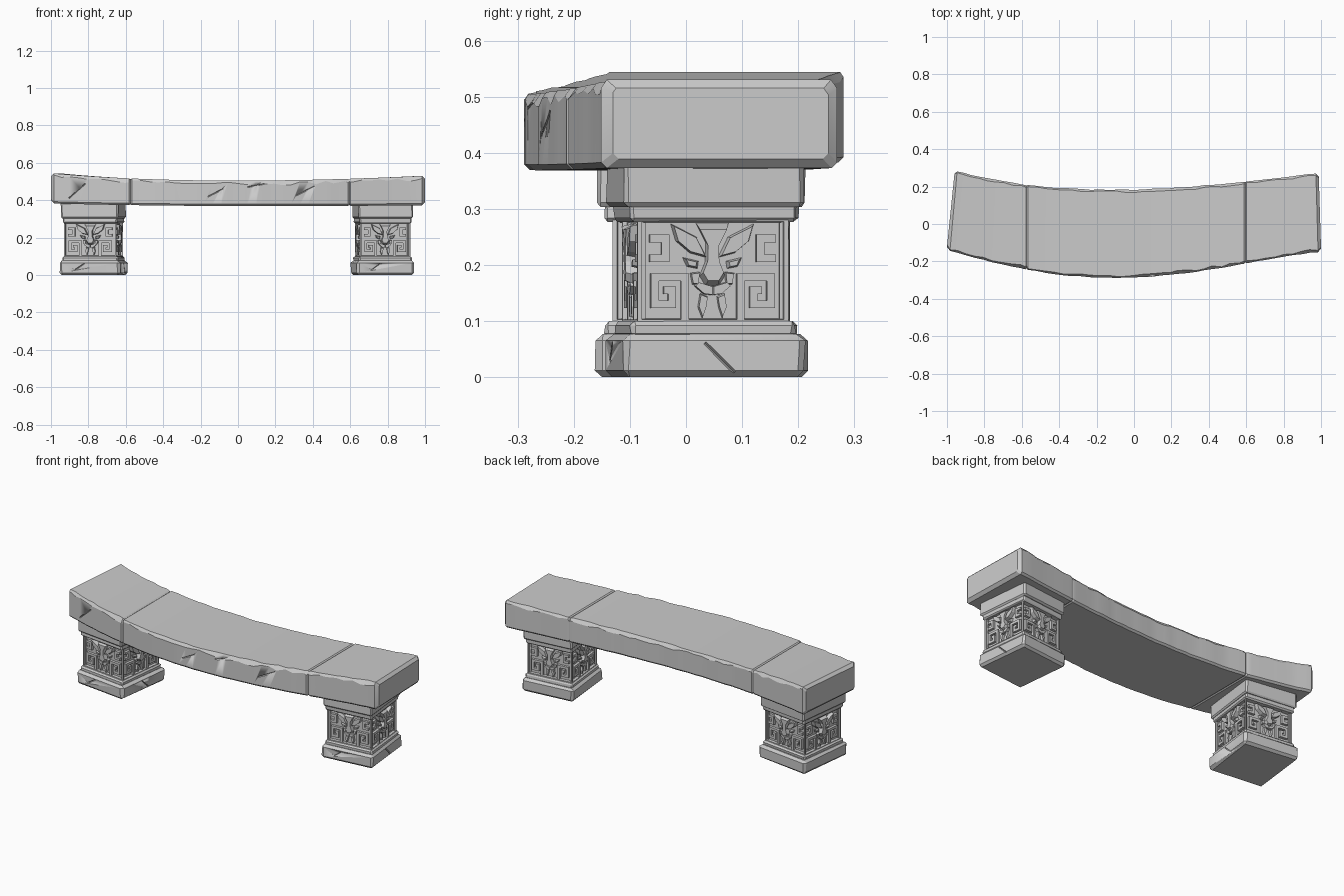
import bpy, bmesh, math, random
from mathutils import Matrix, Vector

random.seed(4)
if "Cube" in bpy.data.objects:
    bpy.data.objects.remove(bpy.data.objects["Cube"])

stone = bpy.data.materials.new("grey_stone")
stone.use_nodes = True
grey = (0.6, 0.6, 0.6, 1)
stone.diffuse_color = grey
stone.node_tree.nodes["Principled BSDF"].inputs["Base Color"].default_value = grey


def make(name, bm, place=Matrix(), angle=25):
    bmesh.ops.recalc_face_normals(bm, faces=bm.faces)
    me = bpy.data.meshes.new(name)
    bm.to_mesh(me)
    bm.free()
    me.transform(place)
    me.materials.append(stone)
    ob = bpy.data.objects.new(name, me)
    bpy.context.collection.objects.link(ob)
    bpy.ops.object.select_all(action="DESELECT")
    ob.select_set(True)
    bpy.context.view_layer.objects.active = ob
    bpy.ops.object.shade_smooth_by_angle(angle=math.radians(angle))
    return ob


def box(w, d, z0, z1):
    bm = bmesh.new()
    size = Matrix.Diagonal((w, d, z1 - z0, 1))
    bmesh.ops.create_cube(bm, size=1, matrix=Matrix.Translation((0, 0, (z0 + z1) / 2)) @ size)
    return bm


def block(name, w, d, z0, z1, bevel, place, worn=0.003):
    """Weathered block with bevelled, slightly uneven edges."""
    bm = box(w, d, z0, z1)
    bmesh.ops.bevel(bm, geom=bm.edges[:], offset=bevel, segments=1, affect="EDGES")
    for v in bm.verts:
        v.co.x += random.uniform(-worn, worn)
        v.co.y += random.uniform(-worn, worn)
    return make(name, bm, place)


def crack(ob, centre, direction, normal, length, width=0.005):
    """Cut a thin V groove into a stone face."""
    along, out = Vector(direction).normalized(), Vector(normal).normalized()
    side = along.cross(out)
    frame = Matrix((along, side, out)).transposed().to_4x4()
    bm = bmesh.new()
    bmesh.ops.create_cube(bm, size=1, matrix=Matrix.Translation(centre) @ frame
                          @ Matrix.Diagonal((length, width, 2 * width, 1))
                          @ Matrix.Rotation(math.pi / 4, 4, "X"))
    cutter = make("crack_cutter", bm)
    cutter.hide_render = True
    mod = ob.modifiers.new("crack", "BOOLEAN")
    mod.operation, mod.solver, mod.object = "DIFFERENCE", "EXACT", cutter
    bpy.context.view_layer.objects.active = ob
    bpy.ops.object.modifier_apply(modifier=mod.name)
    bpy.data.objects.remove(cutter)


# Curved seat slab: lofted chamfered section following the measured edges
KNOTS = (-1, -0.58, 0, 0.6, 1)
FRONT = (-0.14, -0.244, -0.288, -0.212, -0.15)
BACK = (0.288, 0.212, 0.186, 0.23, 0.273)
TOP = (0.545, 0.517, 0.505, 0.515, 0.531)
BOTTOM = (0.383, 0.374, 0.369, 0.37, 0.373)


def curve(values, x):
    total = 0
    for a, value in zip(KNOTS, values):
        for b in KNOTS:
            if b != a:
                value *= (x - b) / (a - b)
        total += value
    return total


def section(bm, x, inset):
    f, b = curve(FRONT, x) + inset, curve(BACK, x) - inset
    t, o = curve(TOP, x) - inset, curve(BOTTOM, x) + inset
    f += random.uniform(0, 0.004)
    b -= random.uniform(0, 0.004)
    c, e = random.uniform(0.008, 0.026), random.uniform(0.008, 0.022)
    g = 0.01
    ring = ((f + g, o), (f, o + g), (f, t - c), (f + c * 0.7, t),
            (b - e * 0.7, t), (b, t - e), (b, o + g), (b - g, o))
    verts = []
    for y, z in ring:
        back = (y - f) / (b - f)
        slant = 0.04 * max(0, (-x - 0.6) / 0.4) - 0.012 * max(0, (x - 0.6) / 0.4)
        verts.append(bm.verts.new((x + slant * back, y, z)))
    return verts


stations = [(-1, 0.016), (-0.984, 0), (0.984, 0), (1, 0.016)]
stations += [(-0.94 + 0.047 * i + random.uniform(-0.008, 0.008), 0) for i in range(41)]
for seam in (-0.575, 0.595):
    stations = [s for s in stations if abs(s[0] - seam) > 0.02]
    stations += [(seam - 0.007, 0), (seam, 0.005), (seam + 0.007, 0)]
bm = bmesh.new()
rings = [section(bm, x, inset) for x, inset in sorted(stations)]
for r, s in zip(rings, rings[1:]):
    for i in range(8):
        bm.faces.new((r[i], r[i - 1], s[i - 1], s[i]))
bm.faces.new(rings[0])
bm.faces.new(rings[-1])
slab = make("seat_slab", bm)
for x, z, rise, length in ((-0.86, 0.45, 0.9, 0.12), (-0.12, 0.44, 0.5, 0.09),
                           (0.36, 0.45, 0.5, 0.11), (0.1, 0.48, 0.2, 0.1)):
    slope = (curve(FRONT, x + 0.01) - curve(FRONT, x - 0.01)) / 0.02
    crack(slab, (x, curve(FRONT, x) + 0.002, z), (1, slope, rise), (slope, -1, 0), length)


# Carved mask on each pedestal side, described for one half and mirrored
def ribbon(points, width=0.014):
    """Outline of a mitred strip along a path."""
    pts = [Vector(p) for p in points]
    dirs = [(b - a).normalized() for a, b in zip(pts, pts[1:])]
    left, right = [], []
    for i, p in enumerate(pts):
        d1, d2 = dirs[max(i - 1, 0)], dirs[min(i, len(dirs) - 1)]
        n1, n2 = Vector((-d1.y, d1.x)), Vector((-d2.y, d2.x))
        off = (n1 + n2) / (1 + n1.dot(n2)) * width / 2
        left.append(p + off)
        right.append(p - off)
    return left + right[::-1]


# Each piece: outline, height of relief, shrink of its front
SCROLL = ribbon([(0.05, 0.102), (0.05, 0.178), (0.104, 0.178), (0.104, 0.13),
                 (0.073, 0.13), (0.073, 0.155), (0.088, 0.155)])
BRACKET = ribbon([(0.113, 0.247), (0.085, 0.247), (0.085, 0.212), (0.113, 0.212)])
BROW = [(0.075, 0.274), (0.028, 0.25), (0.01, 0.213), (0.04, 0.221), (0.066, 0.243)]
EYE = [(0.054, 0.214), (0.024, 0.207), (0.026, 0.193), (0.046, 0.197)]
CHEEK = [(0.022, 0.188), (0.04, 0.186), (0.036, 0.165), (0.024, 0.165)]
LIP = [(0, 0.162), (0.026, 0.17), (0.033, 0.163), (0.016, 0.148), (0, 0.146)]
FANG = [(0.008, 0.144), (0.022, 0.15), (0.026, 0.125), (0.018, 0.104), (0.011, 0.125)]
HALVES = [(SCROLL, 0.014, 1), (BRACKET, 0.014, 1), (BROW, 0.022, 0.85), (EYE, 0.015, 0.6),
          (CHEEK, 0.013, 0.8), (LIP, 0.017, 0.9), (FANG, 0.014, 0.85)]
NOSE = [(0.03, 0.276), (0.012, 0.24), (0.013, 0.205), (0.023, 0.18), (0.012, 0.162)]
MIRROR = [(-u, z) for u, z in reversed(NOSE)]
PIECES = [(NOSE + MIRROR, 0.024, 0.8)]
for outline, height, shrink in HALVES:
    PIECES += [(outline, height, shrink), ([(-u, z) for u, z in outline], height, shrink)]


def carving(name, place, ground):
    bm = bmesh.new()
    for side in range(4):
        turn = Matrix.Rotation(side * math.pi / 2, 3, "Z")
        for outline, height, shrink in PIECES:
            mid = sum((Vector((u, 0, z)) for u, z in outline), Vector()) / len(outline)
            back, front = [], []
            for u, z in outline:
                p = Vector((u, 0, z))
                back.append(bm.verts.new(turn @ (p + Vector((0, -ground + 0.002, 0)))))
                p = mid + (p - mid) * shrink
                front.append(bm.verts.new(turn @ (p + Vector((0, -ground - height, 0)))))
            bm.faces.new(back)
            bm.faces.new(front)
            for i in range(len(back)):
                bm.faces.new((back[i - 1], back[i], front[i], front[i - 1]))
    make(name, bm, place, 20)


# Pedestals, turned to follow the curve of the seat
def pedestal(side, x, y, degrees, size):
    place = (Matrix.Translation((x, y, 0)) @ Matrix.Rotation(math.radians(degrees), 4, "Z")
             @ Matrix.Diagonal((size, size, 1, 1)))
    base = block(side + "_base", 0.31, 0.326, 0, 0.077, 0.012, place)
    turn = place.to_3x3()
    crack(base, place @ Vector((0.155, 0.01, 0.035)), turn @ Vector((0, 1, -1)),
          turn @ Vector((1, 0, 0)), 0.075)
    crack(base, place @ Vector((-0.05, -0.163, 0.045)), turn @ Vector((1, 0, 0.7)),
          turn @ Vector((0, -1, 0)), 0.06)
    block(side + "_lower_step", 0.286, 0.296, 0.07, 0.1, 0.008, place, 0.002)
    # Column with a sunken panel on every side
    bm = box(0.27, 0.27, 0.095, 0.285)
    walls = [f for f in bm.faces if abs(f.normal.z) < 0.5]
    bmesh.ops.inset_individual(bm, faces=walls, thickness=0.011, depth=0)
    bmesh.ops.inset_individual(bm, faces=walls, thickness=0.002, depth=-0.015)
    make(side + "_column", bm, place)
    carving(side + "_carved_masks", place, 0.12)
    block(side + "_upper_step", 0.28, 0.3, 0.277, 0.31, 0.007, place, 0.002)
    block(side + "_cap", 0.295, 0.322, 0.303, 0.4, 0.008, place, 0.002)


pedestal("left", 0.773, 0.034, 6, 1)
pedestal("right", -0.773, 0.027, -7, 1.05)
